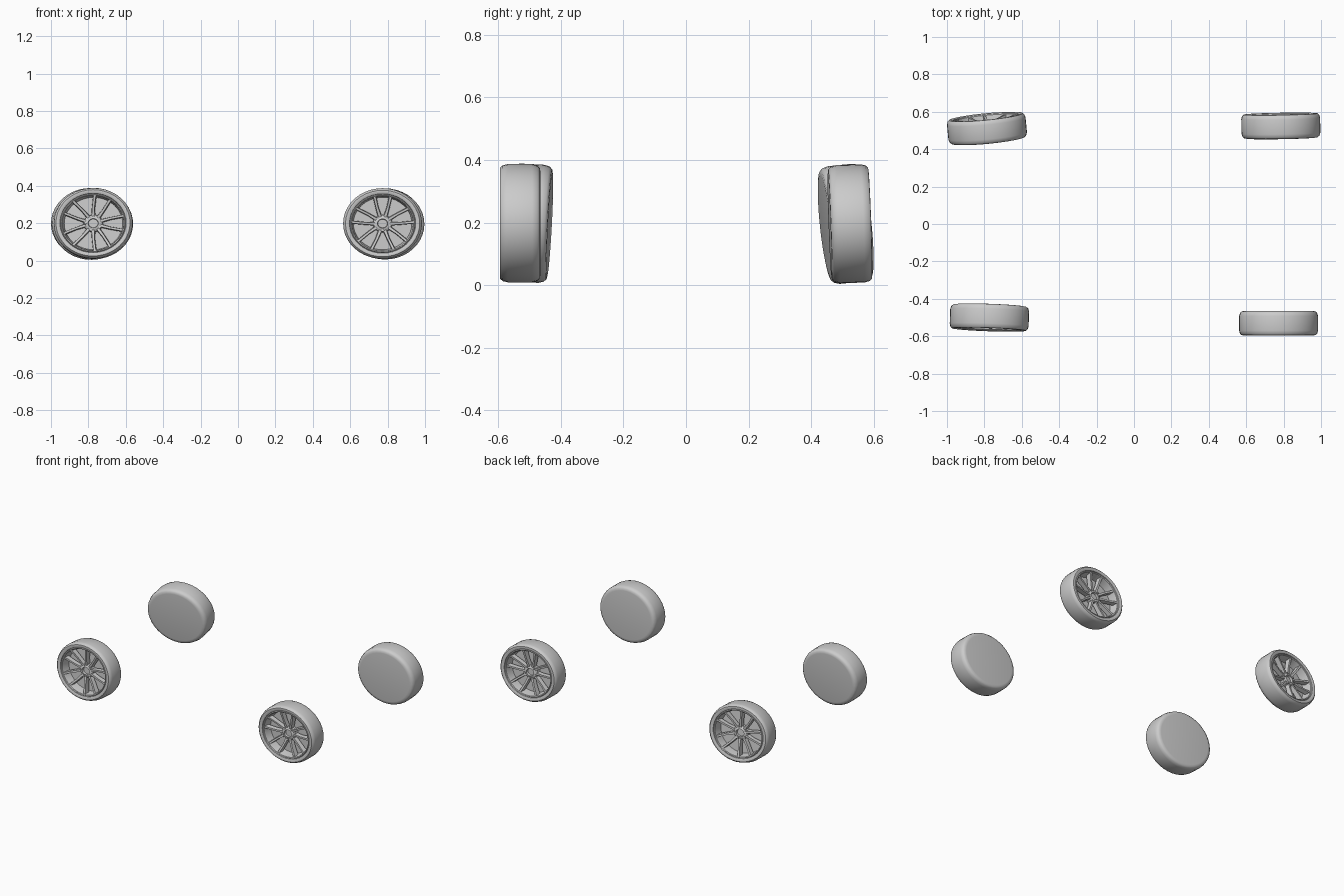
import bpy, bmesh, math
from mathutils import Matrix, Vector

if "Cube" in bpy.data.objects:
    bpy.data.objects.remove(bpy.data.objects["Cube"])

RX, RZ = 0.211, 0.189      # wheels are slightly oval
OUT = -1                   # local outer face looks toward -y


def finish(bm, name, matrix, angle=35):
    """Turn a unit-radius bmesh into a placed, oval object."""
    bmesh.ops.recalc_face_normals(bm, faces=bm.faces)
    bmesh.ops.transform(bm, matrix=Matrix.Diagonal((RX, 1, RZ, 1)), verts=bm.verts)
    mesh = bpy.data.meshes.new(name)
    bm.to_mesh(mesh)
    bm.free()
    mesh.shade_smooth()
    mesh.set_sharp_from_angle(angle=math.radians(angle))
    obj = bpy.data.objects.new(name, mesh)
    obj.matrix_world = matrix
    bpy.context.collection.objects.link(obj)
    return obj


def lathe(bm, profile, steps, centre=(0, 0)):
    """Spin (radius, y) points around the axle direction."""
    cx, cz = centre
    rings = []
    for r, y in profile:
        if r == 0:
            rings.append([bm.verts.new((cx, y, cz))] * steps)
            continue
        rings.append([bm.verts.new((cx + r * math.cos(2 * math.pi * i / steps), y,
                                    cz + r * math.sin(2 * math.pi * i / steps)))
                      for i in range(steps)])
    for a, b in zip(rings, rings[1:]):
        for i in range(steps):
            j = (i + 1) % steps
            corners = list(dict.fromkeys([a[i], a[j], b[j], b[i]]))
            bm.faces.new(corners)


def arm(bm, sections):
    """Loft rectangles: (radius, angle, half width, front y, back y)."""
    rings = []
    for r, ang, w, front, back in sections:
        u = Vector((math.cos(ang), 0, math.sin(ang)))
        v = Vector((-u.z, 0, u.x))
        rings.append([bm.verts.new(u * r + v * s + Vector((0, y, 0)))
                      for s, y in ((-w * 0.7, front), (w * 0.7, front), (w, back), (-w, back))])
    for a, b in zip(rings, rings[1:]):
        for i in range(4):
            j = (i + 1) % 4
            bm.faces.new((a[i], a[j], b[j], b[i]))
    bm.faces.new(rings[0])
    bm.faces.new(rings[-1])


# Tyre outline: closed inner face, tread, sidewall, rim lip, recessed dish
TYRE = [(0, .065), (.86, .065), (.93, .063), (.975, .055), (1, .038), (1, -.04),
        (.98, -.056), (.94, -.064), (.9, -.065), (.84, -.06), (.83, -.054),
        (.81, -.059), (.785, -.056), (.77, -.045), (.74, 0), (0, 0)]
# Hub with a small sunken centre
HUB = [(.25, .002), (.24, -.026), (.19, -.034), (.13, -.036), (.12, -.022),
       (.08, -.022), (0, -.022)]


def wheel(label, location, camber, yaw, roll, back):
    turn = math.radians(yaw) + (math.pi if back else 0)
    place = (Matrix.Translation(location) @ Matrix.Rotation(math.radians(camber), 4, 'X')
             @ Matrix.Rotation(turn, 4, 'Z'))

    bm = bmesh.new()
    lathe(bm, TYRE, 40)
    finish(bm, label + "_tyre", place)

    bm = bmesh.new()
    lathe(bm, HUB, 24)
    finish(bm, label + "_hub", place)

    # Five pairs of spokes
    bm = bmesh.new()
    for k in range(5):
        mid = math.radians(roll + 72 * k)
        for side in (-1, 1):
            a0, a1 = mid + side * math.radians(20), mid + side * math.radians(15)
            arm(bm, [(.15, a0, .055, -.031, -.005),
                     (.45, (a0 + a1) / 2, .042, -.041, -.012),
                     (.78, a1, .045, -.054, -.02)])
    finish(bm, label + "_spokes", place, 25)

    # Wheel nuts
    bm = bmesh.new()
    for k in range(5):
        a = math.radians(roll + 36 + 72 * k)
        lathe(bm, [(.034, -.02), (.034, -.04), (0, -.042)], 6,
              (.2 * math.cos(a), .2 * math.sin(a)))
    finish(bm, label + "_nuts", place, 25)


# Each wheel sits at its own slight tilt
wheel("front_left_wheel", (-.773, -.500, .198), -3, -2, 0, False)
wheel("front_right_wheel", (.773, -.530, .198), 0, 0, 18, False)
wheel("back_left_wheel", (-.786, .510, .196), 6, 5.5, 0, True)
wheel("back_right_wheel", (.785, .524, .196), 2, 1, 18, True)
